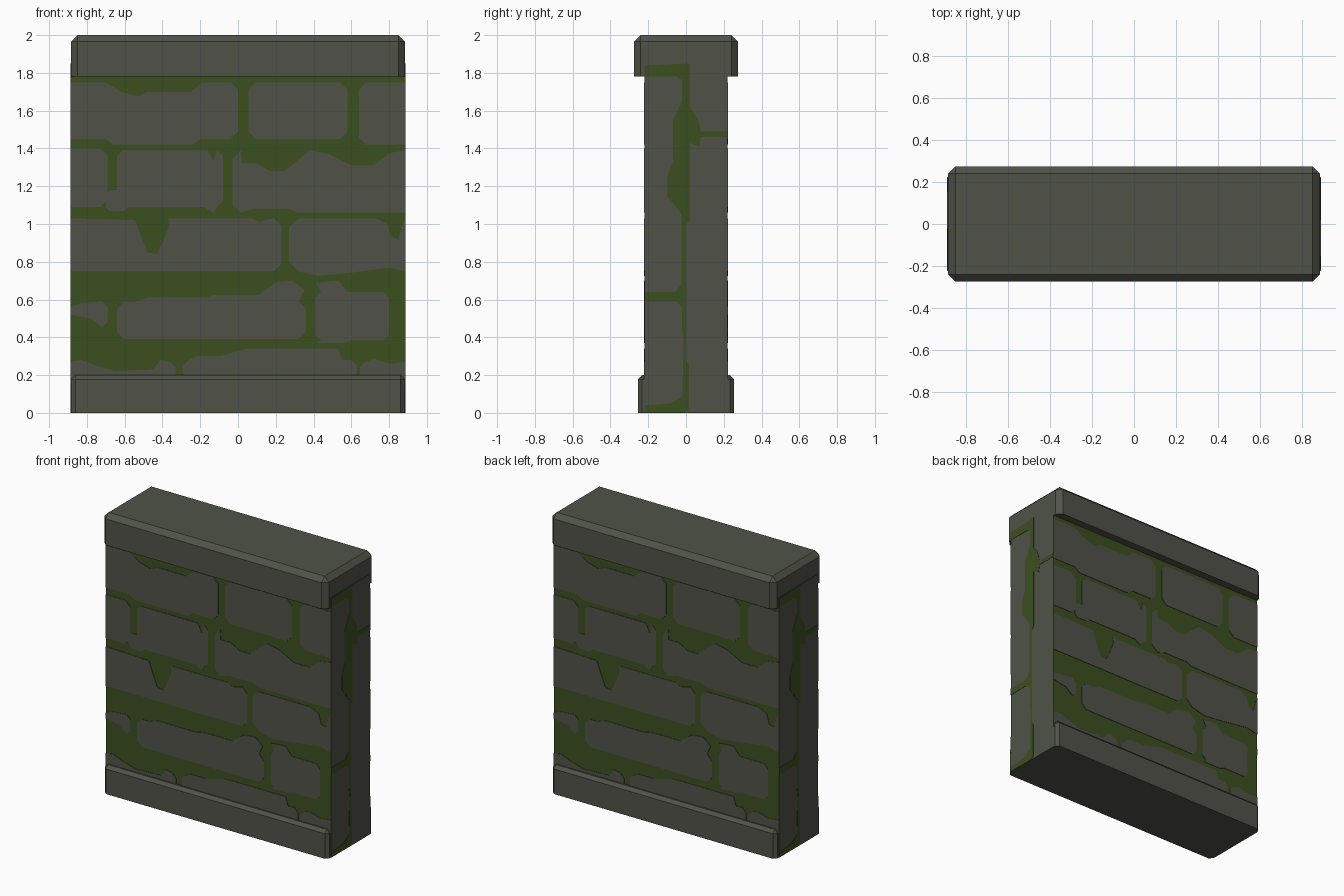
import bpy, bmesh, math
from mathutils import Matrix

HX, HY = 0.886, 0.22          # half width and half depth of the wall body


def material(name, rgb):
    m = bpy.data.materials.new(name)
    m.diffuse_color = (*rgb, 1)
    return m


STONE = material("grey stone", (0.080, 0.086, 0.064))
MOSS = material("moss green", (0.044, 0.080, 0.0145))


def finish(name, bm, *mats):
    bmesh.ops.recalc_face_normals(bm, faces=bm.faces)
    me = bpy.data.meshes.new(name)
    bm.to_mesh(me)
    bm.free()
    for m in mats:
        me.materials.append(m)
    ob = bpy.data.objects.new(name, me)
    bpy.context.collection.objects.link(ob)
    return ob


def block(bm, hx, hy, z0, z1):
    bmesh.ops.create_cube(bm, size=1, matrix=Matrix.Translation((0, 0, (z0 + z1) / 2))
                          @ Matrix.Diagonal((2 * hx, 2 * hy, z1 - z0, 1)))


def slab(name, hx, hy, z0, z1, bevel):
    """Stone course with bevelled top and upright edges, sharp underneath."""
    bm = bmesh.new()
    block(bm, hx, hy, z0, z1)
    edges = [e for e in bm.edges if any(v.co.z > z0 + 1e-4 for v in e.verts)]
    bmesh.ops.bevel(bm, geom=edges, offset=bevel, segments=1, affect='EDGES')
    return finish(name, bm, STONE)


def plate(bm, outline, plane, thick=0.003):
    """Thin plate from a 2D outline; plane maps (u, v, depth) to a point."""
    f = bm.faces.new([bm.verts.new(plane(u, v, -0.002)) for u, v in outline])
    r = bmesh.ops.extrude_face_region(bm, geom=[f])
    shift = [b - a for a, b in zip(plane(0, 0, 0), plane(0, 0, thick + 0.002))]
    bmesh.ops.translate(bm, vec=shift, verts=[g for g in r['geom']
                                              if isinstance(g, bmesh.types.BMVert)])


def turned_copy(ob, name):
    c = ob.copy()
    c.name = name
    c.rotation_euler.z = math.pi
    bpy.context.collection.objects.link(c)


# wall body: mossy joints front and back, stone ends
bm = bmesh.new()
block(bm, HX, HY, 0, 1.85)
for f in bm.faces:
    f.material_index = int(abs(f.normal.y) > 0.5)
finish("wall_body", bm, STONE, MOSS)

# plinth and coping
slab("base_course", 0.883, 0.255, 0, 0.20, 0.022)
slab("cap_course", 0.883, 0.274, 1.78, 2.0, 0.034)

# stones on the front face
stones = bmesh.new()


def brick(x0, x1, z0, z1, top=(), bottom=(), c=0.04):
    """Chipped-corner stone; top runs left to right, bottom right to left."""
    l = 0 if x0 < -0.88 else c
    r = 0 if x1 > 0.88 else c
    pts = [(x0, z0 + l), (x0, z1 - l)] + ([(x0 + l, z1)] if l else [])
    pts += list(top) + ([(x1 - r, z1)] if r else []) + [(x1, z1 - r), (x1, z0 + r)]
    pts += ([(x1 - r, z0)] if r else []) + list(bottom) + ([(x0 + l, z0)] if l else [])
    plate(stones, pts, lambda u, v, d: (u, -HY - d, v))


W = HX
# fifth row
brick(-W, 0.0, 1.45, 1.75,
      [(-0.70, 1.75), (-0.62, 1.70), (-0.53, 1.675), (-0.48, 1.70), (-0.25, 1.70), (-0.19, 1.75)],
      [(-0.20, 1.45), (-0.24, 1.42), (-0.66, 1.42), (-0.70, 1.45)])
brick(0.055, 0.58, 1.45, 1.75)
brick(0.64, W, 1.42, 1.75)
# fourth row
brick(-W, -0.69, 1.09, 1.40, [(-0.75, 1.40)])
brick(-0.70, -0.58, 1.07, 1.18, c=0.02)
brick(-0.64, -0.08, 1.09, 1.39, [(-0.16, 1.39), (-0.13, 1.33)],
      [(-0.13, 1.06), (-0.18, 1.09)], c=0.03)
brick(-0.03, W, 1.06, 1.39,
      [(0.02, 1.32), (0.10, 1.32), (0.17, 1.28), (0.25, 1.28), (0.33, 1.35), (0.38, 1.39),
       (0.48, 1.37), (0.60, 1.31), (0.72, 1.31), (0.80, 1.375)],
      [(0.32, 1.06), (0.27, 1.08), (0.08, 1.08)], c=0.045)
# third row
brick(-W, 0.23, 0.75, 1.03,
      [(-0.545, 1.02), (-0.52, 0.95), (-0.48, 0.85), (-0.43, 0.84), (-0.39, 0.92),
       (-0.365, 0.99), (-0.37, 1.03), (0.08, 1.03), (0.11, 1.01)])
brick(0.27, W, 0.75, 1.03,
      [(0.73, 1.03), (0.79, 1.00), (0.81, 0.93), (0.85, 0.92), (0.865, 0.98)],
      [(0.80, 0.77), (0.58, 0.74), (0.42, 0.725)], c=0.05)
# second row
plate(stones, [(-W, 0.52), (-W, 0.56), (-0.83, 0.58), (-0.72, 0.59), (-0.69, 0.56),
               (-0.69, 0.48), (-0.72, 0.455), (-0.78, 0.50)],
      lambda u, v, d: (u, -HY - d, v))
brick(-0.64, 0.36, 0.39, 0.59,
      [(-0.55, 0.585), (-0.48, 0.61), (-0.17, 0.61), (-0.12, 0.625), (0.11, 0.625),
       (0.20, 0.69), (0.29, 0.70), (0.35, 0.65)])
brick(0.41, 0.80, 0.385, 0.64, [(0.415, 0.69), (0.53, 0.70), (0.58, 0.64)],
      [(0.60, 0.385), (0.56, 0.37), (0.42, 0.37)], c=0.03)
# first row, rising out of the base
brick(-W, -0.33, 0.15, 0.27,
      [(-0.83, 0.28), (-0.75, 0.25), (-0.65, 0.22), (-0.45, 0.23), (-0.41, 0.28)], c=0.03)
brick(-0.29, 0.63, 0.15, 0.28,
      [(-0.22, 0.30), (-0.10, 0.30), (0.05, 0.34), (0.53, 0.34), (0.55, 0.28)], c=0.03)
brick(0.645, W, 0.15, 0.27, [(0.72, 0.285), (0.80, 0.26)], c=0.03)
front = finish("front_stones", stones, STONE)
turned_copy(front, "back_stones")

# moss seam creeping up the wall ends
seam = [(-0.22, 1.84), (0.02, 1.85), (0.02, 1.62), (0.06, 1.56), (0.08, 1.49), (0.22, 1.49),
        (0.22, 1.46), (0.08, 1.46), (0.07, 1.41), (0.02, 1.43), (0.02, 1.02), (0, 1.0),
        (0, 0.28), (0.015, 0.26), (0.015, 0.02), (-0.01, 0.002), (-0.22, 0.002), (-0.22, 0.04),
        (-0.08, 0.05), (-0.02, 0.09), (-0.012, 0.38), (-0.02, 0.42), (-0.02, 0.56),
        (-0.05, 0.59), (-0.22, 0.59), (-0.22, 0.64), (-0.06, 0.64), (-0.025, 0.68),
        (-0.025, 1.05), (-0.06, 1.10), (-0.10, 1.15), (-0.10, 1.25), (-0.07, 1.33),
        (-0.07, 1.55), (-0.02, 1.65), (-0.02, 1.76), (-0.05, 1.78), (-0.22, 1.78)]
bm = bmesh.new()
plate(bm, seam, lambda u, v, d: (HX + d, u, v), 0.002)
right = finish("right_end_moss", bm, MOSS)
turned_copy(right, "left_end_moss")
